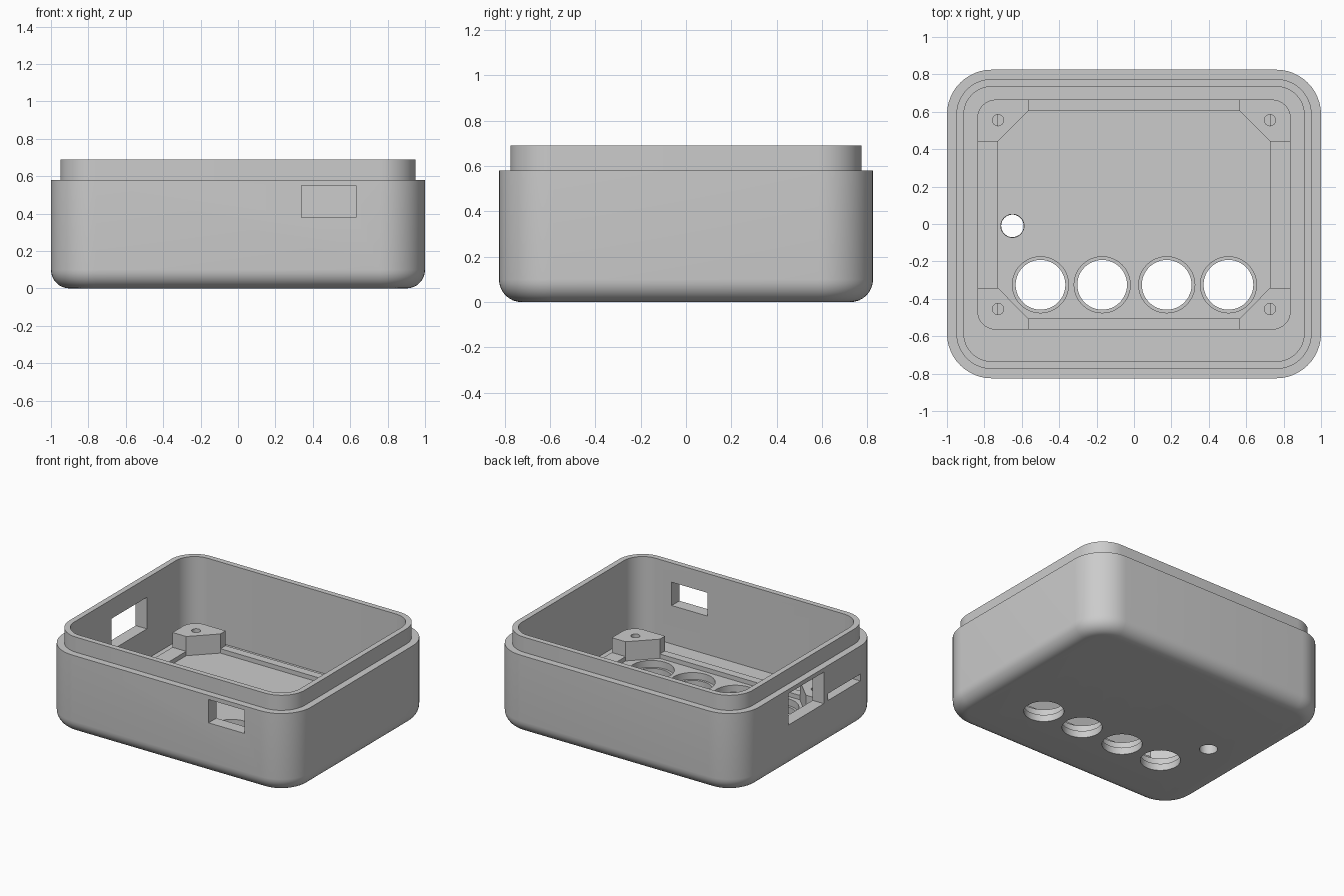
import bpy, bmesh
from math import sin, cos, pi, radians
from mathutils import Vector

default = bpy.data.objects.get("Cube")
if default:
    bpy.data.objects.remove(default, do_unlink=True)

grey = bpy.data.materials.new("light grey plastic")
grey.use_nodes = True
colour = (0.6, 0.6, 0.6, 1)
grey.diffuse_color = colour
grey.node_tree.nodes["Principled BSDF"].inputs["Base Color"].default_value = colour


def rounded_rect(hx, hy, r, cy=0.0, steps=12):
    """Counter-clockwise outline with the same point count for any size."""
    pts = []
    for k, (sx, sy) in enumerate([(1, 1), (-1, 1), (-1, -1), (1, -1)]):
        for i in range(steps + 1):
            a = (k + i / steps) * pi / 2
            pts.append((sx * (hx - r) + r * cos(a), cy + sy * (hy - r) + r * sin(a)))
    return pts


def circle(x, y, r, n=48):
    return [(x + r * cos(2 * pi * i / n), y + r * sin(2 * pi * i / n)) for i in range(n)]


def loft(name, rings):
    """Closed solid through a list of (outline, z) rings."""
    bm = bmesh.new()
    loops = [[bm.verts.new((x, y, z)) for x, y in pts] for pts, z in rings]
    n = len(loops[0])
    for a, b in zip(loops, loops[1:]):
        for i in range(n):
            j = (i + 1) % n
            bm.faces.new((a[i], a[j], b[j], b[i]))
    bm.faces.new(loops[0][::-1])
    bm.faces.new(loops[-1])
    bmesh.ops.recalc_face_normals(bm, faces=bm.faces)
    mesh = bpy.data.meshes.new(name)
    bm.to_mesh(mesh)
    bm.free()
    mesh.materials.append(grey)
    obj = bpy.data.objects.new(name, mesh)
    bpy.context.collection.objects.link(obj)
    return obj


def box(name, x0, x1, y0, y1, z0, z1):
    outline = [(x0, y0), (x1, y0), (x1, y1), (x0, y1)]
    return loft(name, [(outline, z0), (outline, z1)])


def cut(obj, cutter):
    cutter.hide_render = True
    mod = obj.modifiers.new("cut", "BOOLEAN")
    mod.operation = "DIFFERENCE"
    mod.solver = "EXACT"
    mod.object = cutter
    bpy.context.view_layer.objects.active = obj
    bpy.ops.object.modifier_apply(modifier=mod.name)
    bpy.data.objects.remove(cutter, do_unlink=True)


FLOOR, FRAME, POST = 0.10, 0.132, 0.24


# Case shell: rounded bottom edge, outer wall, stepped lip, hollow inside
def shell_ring(inset, z):
    return rounded_rect(1 - inset, 0.825 - inset, 0.24 - inset), z


fillet = 0.1
profile = [(fillet * (1 - sin(t)), fillet * (1 - cos(t)))
           for t in (pi / 2 * i / 8 for i in range(9))]
profile += [(0, 0.58), (0.05, 0.58), (0.05, 0.69), (0.09, 0.69), (0.09, FLOOR)]
shell = loft("case_shell", [shell_ring(*p) for p in profile])

# Wall openings: front window, side window and side slot
cut(shell, box("front_window", 0.34, 0.63, -1, -0.6, 0.38, 0.55))
cut(shell, box("side_window", -1.2, -0.8, -0.16, 0.25, 0.32, 0.55))
cut(shell, box("side_slot", -1.2, -0.8, -0.58, -0.21, 0.325, 0.375))

# Four counterbored button holes and one small hole in the floor
for x in (-0.5, -0.17, 0.175, 0.505):
    wide, narrow = circle(x, -0.325, 0.15), circle(x, -0.325, 0.133)
    cut(shell, loft("button_hole", [(narrow, -0.1), (narrow, 0.05), (wide, 0.05), (wide, 0.2)]))
cut(shell, loft("small_hole", [(circle(-0.65, -0.01, 0.058), -0.1),
                               (circle(-0.65, -0.01, 0.064), 0.2)]))

# Low raised frame on the floor
MID_Y = 0.05
outline = rounded_rect(0.838, 0.615, 0.1, MID_Y)
frame = loft("floor_frame", [(outline, 0.06), (outline, FRAME)])
cut(frame, box("frame_opening", -0.727, 0.727, MID_Y - 0.555, MID_Y + 0.555, 0, 0.3))

# Corner posts with a chamfered inner side and a blind screw hole
corner = [p for p in rounded_rect(0.838, 0.615, 0.1) if p[0] > 0.73 and p[1] > 0.51]
post_outline = corner + [(0.565, 0.615), (0.565, 0.555), (0.727, 0.392), (0.838, 0.392)]
parts = [shell, frame]
for sx, side in ((1, "left"), (-1, "right")):
    for sy, end in ((1, "back"), (-1, "front")):
        pts = [(sx * x, MID_Y + sy * y) for x, y in post_outline]
        post = loft(f"{end}_{side}_post", [(pts, 0.06), (pts, POST)])
        hole = circle(sx * 0.727, MID_Y + sy * 0.505, 0.03, 24)
        cut(post, loft("screw_hole", [(hole, 0.12), (hole, 0.4)]))
        parts.append(post)

# Smooth curved faces, keep edges crisp
bpy.ops.object.select_all(action="DESELECT")
for obj in parts:
    obj.select_set(True)
bpy.context.view_layer.objects.active = shell
bpy.ops.object.shade_smooth_by_angle(angle=radians(30))
